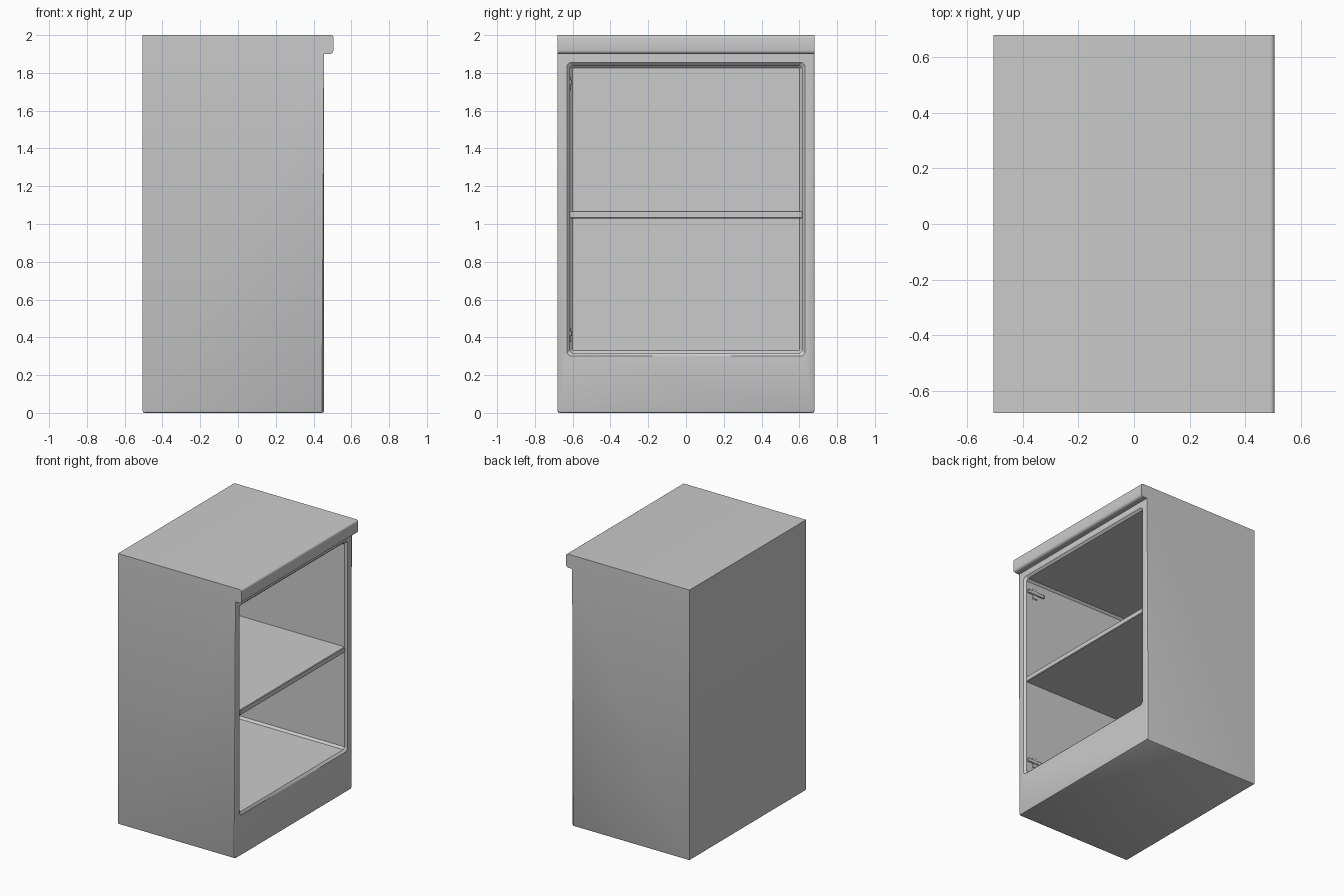
import bpy, bmesh
from math import sin, cos, radians

if "Cube" in bpy.data.objects:
    bpy.data.objects.remove(bpy.data.objects["Cube"])


def finish(bm, name):
    bmesh.ops.recalc_face_normals(bm, faces=bm.faces)
    me = bpy.data.meshes.new(name)
    bm.to_mesh(me)
    bm.free()
    ob = bpy.data.objects.new(name, me)
    bpy.context.collection.objects.link(ob)
    return ob


def box(name, x, y, z, bevel=0.0):
    bm = bmesh.new()
    bmesh.ops.create_cube(bm, size=1)
    for v in bm.verts:
        v.co = [lo + (c + 0.5) * (hi - lo) for c, (lo, hi) in zip(v.co, (x, y, z))]
    if bevel:
        bmesh.ops.bevel(bm, geom=bm.edges[:], offset=bevel, segments=1, affect='EDGES')
    return finish(bm, name)


def arc(cx, cz, r, a0, a1, n=4):
    angs = [radians(a0 + (a1 - a0) * i / n) for i in range(n + 1)]
    return [(cx + r * cos(a), cz + r * sin(a)) for a in angs]


# Cabinet body with overhanging top, extruded from its side profile
XB, XF, W = -0.505, 0.455, 0.68
profile = [(XB, 0), (XF, 0), (XF, 1.90)]
profile += arc(0.485, 1.92, 0.02, -90, 0) + arc(0.490, 1.985, 0.015, 0, 90)
profile += [(XB, 2.0)]
bm = bmesh.new()
face = bm.faces.new([bm.verts.new((x, -W, z)) for x, z in profile])
ext = bmesh.ops.extrude_face_region(bm, geom=[face])
for v in ext["geom"]:
    if isinstance(v, bmesh.types.BMVert):
        v.co.y = W
bmesh.ops.recalc_face_normals(bm, faces=bm.faces)


def soft_edge(e):
    a, b = (v.co for v in e.verts)
    bottom = max(a.z, b.z) < 0.001
    upright = abs(a.x - XF) + abs(b.x - XF) < 0.001 and abs(a.y - b.y) < 0.001
    return bottom or upright


bmesh.ops.bevel(bm, geom=[e for e in bm.edges if soft_edge(e)], offset=0.011,
                segments=2, profile=0.5, affect='EDGES')
body = finish(bm, "cabinet_body")

# Cavity cutter: chamfered rectangular rings, flared at the opening
ZMID, HY, HZ = 1.0775, 0.615, 0.7625
bm = bmesh.new()
loops = []
for x, grow in ((0.470, 0.030), (0.440, 0.0), (-0.440, 0.0), (-0.455, -0.015)):
    y, h = HY + grow, HZ + grow
    c = 0.015 if grow >= 0 else 0.004
    ring = [(y, h - c), (y - c, h), (c - y, h), (-y, h - c),
            (-y, c - h), (c - y, -h), (y - c, -h), (y, c - h)]
    loops.append([bm.verts.new((x, p, ZMID + q)) for p, q in ring])
for a, b in zip(loops, loops[1:]):
    for i in range(8):
        j = (i + 1) % 8
        bm.faces.new((a[i], a[j], b[j], b[i]))
bm.faces.new(loops[0])
bm.faces.new(loops[-1])
cutter = finish(bm, "cavity_cutter")
cutter.hide_render = True

mod = body.modifiers.new("cavity", 'BOOLEAN')
mod.object, mod.operation, mod.solver = cutter, 'DIFFERENCE', 'EXACT'
bpy.context.view_layer.objects.active = body
body.select_set(True)
bpy.ops.object.modifier_apply(modifier=mod.name)
bpy.data.objects.remove(cutter)
bpy.ops.object.shade_smooth_by_angle(angle=radians(30))

# Middle shelf
box("shelf", (-0.455, 0.445), (-0.617, 0.617), (1.03, 1.07), 0.004)

# Door hinges on the left inner wall
for label, z in (("upper", 1.75), ("lower", 0.42)):
    box(f"{label}_hinge_arm", (0.29, 0.435), (-0.616, -0.604), (z - 0.014, z + 0.014), 0.003)
    box(f"{label}_hinge_plate", (0.35, 0.39), (-0.616, -0.609), (z - 0.045, z + 0.03), 0.002)
